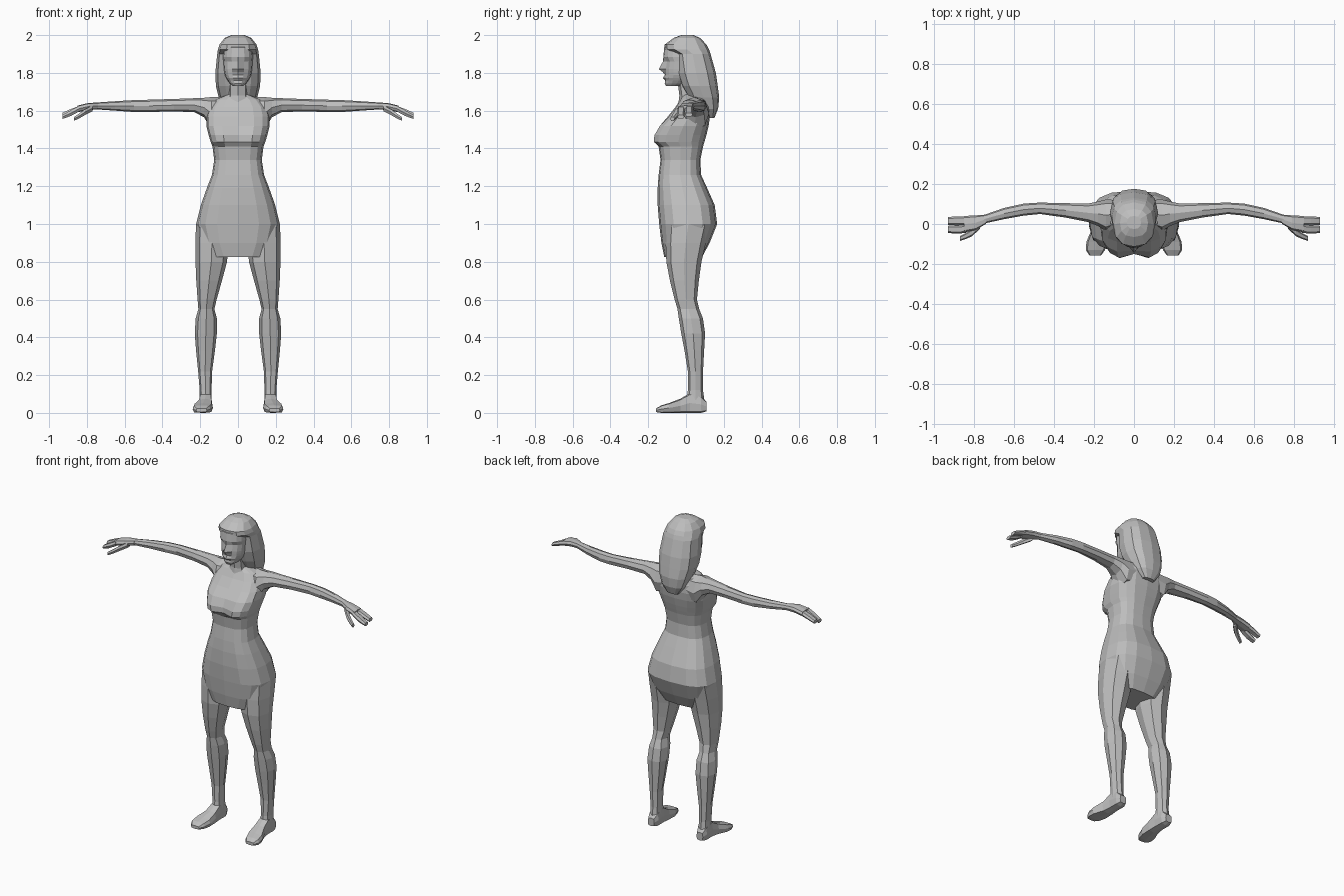
import bpy, bmesh, math

grey = bpy.data.materials.new("plain grey")
grey.diffuse_color = (0.52, 0.52, 0.52, 1)


def loft(name, axis, rings, sides=8, power=0.8, mirror=False):
    """Skin rings (t, u0, u1, v0, v1[, ridge]) along an axis.
    z: u=x v=y,  x: u=y v=z,  y: u=x v=z.  Ridge pushes out the low-v middle point."""
    place = {"z": lambda t, u, v: (u, v, t),
             "x": lambda t, u, v: (t, u, v),
             "y": lambda t, u, v: (u, t, v)}[axis]
    bm = bmesh.new()
    loops = []
    for t, u0, u1, v0, v1, *ridge in rings:
        loop = []
        for i in range(sides):
            a = 2 * math.pi * i / sides
            c, s = math.cos(a), math.sin(a)
            c = math.copysign(abs(c) ** power, c) if abs(c) > 1e-6 else 0
            s = math.copysign(abs(s) ** power, s) if abs(s) > 1e-6 else 0
            u = (u0 + u1) / 2 + (u1 - u0) / 2 * c
            v = (v0 + v1) / 2 + (v1 - v0) / 2 * s
            if ridge and i == sides * 3 // 4:
                v -= ridge[0]
            loop.append(bm.verts.new(place(t, u, v)))
        loops.append(loop)
    for a, b in zip(loops, loops[1:]):
        for i in range(sides):
            j = (i + 1) % sides
            bm.faces.new((a[i], a[j], b[j], b[i]))
    bm.faces.new(loops[0])
    bm.faces.new(loops[-1])
    bmesh.ops.recalc_face_normals(bm, faces=bm.faces)
    mesh = bpy.data.meshes.new(name)
    bm.to_mesh(mesh)
    bm.free()
    mesh.materials.append(grey)
    ob = bpy.data.objects.new(name, mesh)
    bpy.context.collection.objects.link(ob)
    if mirror:
        ob.modifiers.new("mirror", "MIRROR").use_mirror_merge = False
    return ob


def sym(rows):
    """Turn (t, half_width, v0, v1, ...) rows into full symmetric rings."""
    return [(r[0], -r[1], r[1], *r[2:]) for r in rows]


# dress body: skirt, waist, bust and shoulders
loft("dress", "z", sym([
    (0.825, 0.150, -0.115, 0.085),
    (0.90, 0.195, -0.13, 0.125),
    (1.00, 0.222, -0.142, 0.165),
    (1.10, 0.197, -0.15, 0.152),
    (1.19, 0.165, -0.15, 0.112),
    (1.26, 0.138, -0.145, 0.08),
    (1.34, 0.126, -0.135, 0.076),
    (1.41, 0.135, -0.145, 0.09),
    (1.435, 0.145, -0.178, 0.098, -0.03),
    (1.47, 0.155, -0.175, 0.108, -0.025),
    (1.52, 0.168, -0.145, 0.12, -0.012),
    (1.57, 0.168, -0.095, 0.127),
    (1.62, 0.155, -0.055, 0.125),
    (1.66, 0.12, -0.03, 0.112),
    (1.685, 0.055, -0.015, 0.085),
]), sides=16, power=0.72)

# legs, from hip to ankle
loft("legs", "z", [
    (1.08, 0.06, 0.195, -0.085, 0.115),
    (1.00, 0.05, 0.222, -0.105, 0.13),
    (0.90, 0.05, 0.226, -0.108, 0.105),
    (0.80, 0.058, 0.225, -0.104, 0.082),
    (0.70, 0.085, 0.221, -0.085, 0.068),
    (0.60, 0.113, 0.214, -0.06, 0.058),
    (0.55, 0.125, 0.21, -0.045, 0.07),
    (0.50, 0.112, 0.224, -0.038, 0.09),
    (0.42, 0.112, 0.229, -0.025, 0.101),
    (0.33, 0.122, 0.222, -0.008, 0.096),
    (0.22, 0.137, 0.211, 0.01, 0.09),
    (0.12, 0.14, 0.203, 0.01, 0.09),
    (0.05, 0.14, 0.203, 0.0, 0.1),
], sides=8, power=0.85, mirror=True)

# feet, turned slightly outwards
loft("feet", "y", [
    (0.108, 0.15, 0.195, 0.008, 0.06),
    (0.08, 0.138, 0.205, 0.0, 0.09),
    (0.02, 0.138, 0.205, 0.0, 0.105),
    (-0.03, 0.135, 0.213, 0.0, 0.075),
    (-0.09, 0.133, 0.238, 0.0, 0.052),
    (-0.13, 0.145, 0.24, 0.0, 0.04),
    (-0.158, 0.165, 0.222, 0.004, 0.024),
], sides=8, power=0.5, mirror=True)

# arms, from inside the shoulder to the wrist
loft("arms", "x", [
    (0.08, -0.01, 0.12, 1.52, 1.672),
    (0.14, -0.035, 0.122, 1.50, 1.672),
    (0.18, -0.01, 0.112, 1.565, 1.668),
    (0.23, 0.01, 0.102, 1.592, 1.666),
    (0.34, 0.032, 0.104, 1.596, 1.662),
    (0.47, 0.05, 0.107, 1.593, 1.658),
    (0.55, 0.042, 0.102, 1.593, 1.656),
    (0.65, 0.024, 0.08, 1.60, 1.65),
    (0.75, 0.002, 0.045, 1.607, 1.643),
], sides=8, power=0.85, mirror=True)

# palms, fingers and thumbs
loft("palms", "x", [
    (0.74, 0.0, 0.047, 1.607, 1.643),
    (0.79, -0.03, 0.043, 1.603, 1.641),
    (0.85, -0.042, 0.04, 1.592, 1.627),
], sides=8, power=0.65, mirror=True)
for part, y0, y1, drop in (("front_fingers", -0.045, -0.006, 0.012),
                           ("back_fingers", -0.004, 0.038, 0.0)):
    loft(part, "x", [
        (0.84, y0, y1, 1.595, 1.627),
        (0.885, y0 - 0.003, y1, 1.582 - drop, 1.61 - drop / 2),
        (0.93, y0, y1 - 0.003, 1.567 - drop, 1.59 - drop),
    ], sides=6, power=0.7, mirror=True)
loft("thumbs", "x", [
    (0.77, -0.025, 0.01, 1.595, 1.63),
    (0.81, -0.062, -0.025, 1.575, 1.61),
    (0.84, -0.075, -0.045, 1.558, 1.587),
    (0.868, -0.084, -0.06, 1.545, 1.568),
], sides=6, mirror=True)

# neck
loft("neck", "z", sym([
    (1.64, 0.07, -0.04, 0.09),
    (1.68, 0.052, -0.035, 0.075),
    (1.80, 0.05, -0.05, 0.06),
]), sides=8)

# face, with ridges for the nose and lips
loft("face", "z", sym([
    (1.73, 0.028, -0.105, -0.02),
    (1.745, 0.044, -0.113, 0.02),
    (1.76, 0.055, -0.11, 0.03),
    (1.772, 0.062, -0.115, 0.04, 0.008),
    (1.79, 0.07, -0.112, 0.05),
    (1.805, 0.073, -0.112, 0.05, 0.012),
    (1.82, 0.075, -0.112, 0.05, 0.032),
    (1.86, 0.078, -0.106, 0.05, 0.016),
    (1.885, 0.08, -0.12, 0.05, 0.0),
    (1.935, 0.076, -0.115, 0.05),
    (1.96, 0.05, -0.07, 0.04),
]), sides=16, power=0.9)

# long hair, with a fringe above the forehead
loft("hair", "z", sym([
    (2.00, 0.035, -0.025, 0.04),
    (1.985, 0.07, -0.065, 0.075),
    (1.95, 0.098, -0.113, 0.108),
    (1.925, 0.106, -0.112, 0.122),
    (1.90, 0.11, -0.06, 0.13),
    (1.80, 0.12, -0.05, 0.158),
    (1.73, 0.117, -0.025, 0.168),
    (1.67, 0.102, 0.01, 0.176),
    (1.61, 0.08, 0.06, 0.17),
    (1.56, 0.04, 0.11, 0.15),
]), sides=12, power=0.8)
